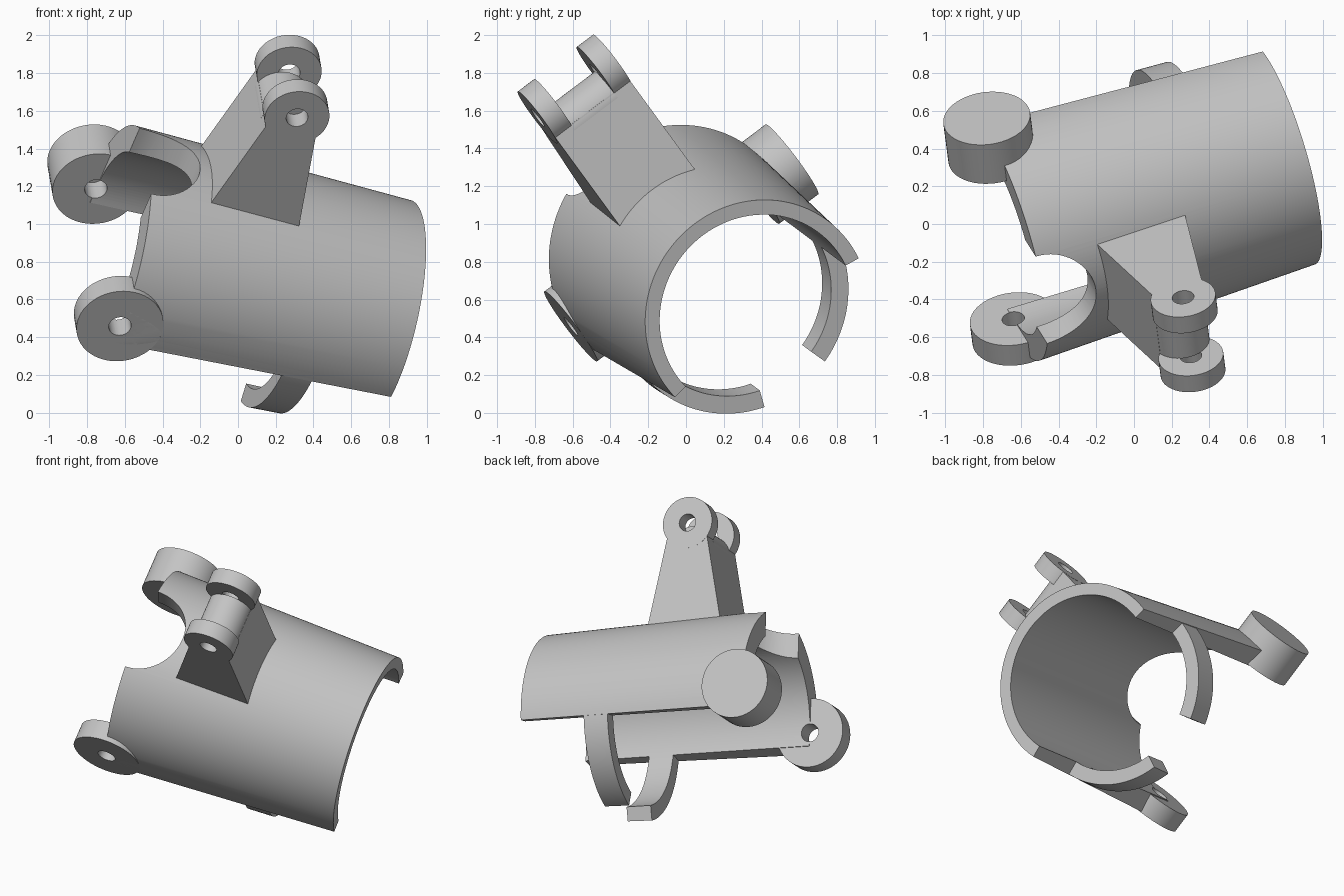
import bpy, bmesh, math
from mathutils import Matrix, Vector

cube = bpy.data.objects.get("Cube")
if cube:
    bpy.data.objects.remove(cube)

# Tilted frame: X along the sleeve, Y along the pins, Z towards the clevis
pin_dir = Vector((-0.105, 0.793, 0.599)).normalized()
clevis_dir = Vector((0.936, 0.282, -0.212)).cross(pin_dir).normalized()
sleeve_dir = pin_dir.cross(clevis_dir)
FRAME = Matrix((sleeve_dir, pin_dir, clevis_dir)).transposed().to_4x4()
FRAME.translation = (-0.70, -0.069, 0.855)

grey = bpy.data.materials.new("plain_grey")
grey.use_nodes = True
grey.diffuse_color = (0.55, 0.55, 0.55, 1)
grey.node_tree.nodes["Principled BSDF"].inputs["Base Color"].default_value = (0.55, 0.55, 0.55, 1)

LENGTH, BORE, R_START, R_END = 1.58, 0.54, 0.685, 0.62
EDGE = math.radians(98.5)
LUG_R, PIN_R, LUG_OUT = 0.232, 0.06, 0.675
CLEVIS_X, CLEVIS_Z, CLEVIS_R, HALF_W = 0.595, 1.275, 0.173, 0.25


def finish(name, bm):
    bmesh.ops.recalc_face_normals(bm, faces=bm.faces)
    bm.transform(FRAME)
    mesh = bpy.data.meshes.new(name)
    bm.to_mesh(mesh)
    bm.free()
    mesh.materials.append(grey)
    ob = bpy.data.objects.new(name, mesh)
    bpy.context.collection.objects.link(ob)
    return ob


def smooth(ob):
    bpy.ops.object.select_all(action='DESELECT')
    ob.select_set(True)
    bpy.context.view_layer.objects.active = ob
    bpy.ops.object.shade_smooth_by_angle(angle=math.radians(30))


def arc_sweep(name, section, start, end, steps=64):
    """Sweep (x, radius) points about the sleeve axis; angle 0 is up."""
    bm = bmesh.new()
    rows = []
    for i in range(steps + 1):
        a = start + (end - start) * i / steps
        rows.append([bm.verts.new((x, r * math.sin(a), r * math.cos(a))) for x, r in section])
    n = len(section)
    for p, q in zip(rows, rows[1:]):
        for j in range(n):
            bm.faces.new((p[j], p[(j + 1) % n], q[(j + 1) % n], q[j]))
    bm.faces.new(rows[0])
    bm.faces.new(rows[-1])
    return finish(name, bm)


def prism(name, outline, y0, y1):
    """Extrude an (x, z) outline along the pin direction."""
    bm = bmesh.new()
    face = bm.faces.new([bm.verts.new((x, y0, z)) for x, z in outline])
    new = bmesh.ops.extrude_face_region(bm, geom=[face])["geom"]
    moved = [v for v in new if isinstance(v, bmesh.types.BMVert)]
    bmesh.ops.translate(bm, verts=moved, vec=(0, y1 - y0, 0))
    return finish(name, bm)


def circle(cx, cz, r, n=48):
    return [(cx + r * math.cos(math.tau * i / n), cz + r * math.sin(math.tau * i / n)) for i in range(n)]


def eye(name, cx, cz, r, hole, y0, y1, n=48):
    """Disc with a pin hole."""
    bm = bmesh.new()
    loops = [[bm.verts.new((x, y, z)) for x, z in circle(cx, cz, rad, n)]
             for rad, y in ((r, y0), (r, y1), (hole, y1), (hole, y0))]
    for k in range(4):
        p, q = loops[k], loops[(k + 1) % 4]
        for i in range(n):
            j = (i + 1) % n
            bm.faces.new((p[i], p[j], q[j], q[i]))
    ob = finish(name, bm)
    smooth(ob)


def cut(ob, cutter):
    mod = ob.modifiers.new("cut", 'BOOLEAN')
    mod.operation = 'DIFFERENCE'
    mod.solver = 'EXACT'
    mod.object = cutter
    bpy.context.view_layer.objects.active = ob
    bpy.ops.object.modifier_apply(modifier=mod.name)
    bpy.data.objects.remove(cutter)


# Open tapered sleeve with a straight bore
sleeve = arc_sweep("sleeve", [(0, BORE), (LENGTH, BORE), (LENGTH, R_END), (0, R_START)], -EDGE, EDGE, 96)

# Round notch at the crest of the wide end
bm = bmesh.new()
bmesh.ops.create_cone(bm, cap_ends=True, segments=64, radius1=0.29, radius2=0.29, depth=0.8,
                      matrix=Matrix.Translation((0, 0, 0.7)))
cut(sleeve, finish("notch_cutter", bm))

# Pin hole and flat seat for the end lugs
cut(sleeve, prism("pin_cutter", circle(0, 0.01, PIN_R), -1, 1))
for s in (-1, 1):
    cut(sleeve, prism("seat_cutter", circle(0, 0.01, LUG_R), s * LUG_OUT, s * 0.8))
smooth(sleeve)

# Mirrored pairs: end lugs, retaining hooks, clevis eyes
for side, s in (("right", -1), ("left", 1)):
    eye(side + "_end_lug", 0, 0.01, LUG_R, PIN_R, s * BORE, s * LUG_OUT)
    hook = arc_sweep(side + "_hook", [(0.96, BORE), (1.13, BORE), (1.13, 0.635), (0.96, 0.64)],
                     s * (EDGE - 0.03), s * math.radians(161.5), 32)
    smooth(hook)
    eye(side + "_clevis_eye", CLEVIS_X, CLEVIS_Z, CLEVIS_R, 0.058, s * 0.142, s * (HALF_W + 0.001))

# Tapered clevis body and the rounded saddle between its eyes
prism("clevis_body", [(CLEVIS_X - 0.263, 0.56), (CLEVIS_X + 0.263, 0.56),
                      (CLEVIS_X + 0.14, 1.18), (CLEVIS_X - 0.14, 1.18)], -HALF_W, HALF_W)
smooth(prism("clevis_saddle", circle(CLEVIS_X, 1.13, 0.148), -0.144, 0.144))
